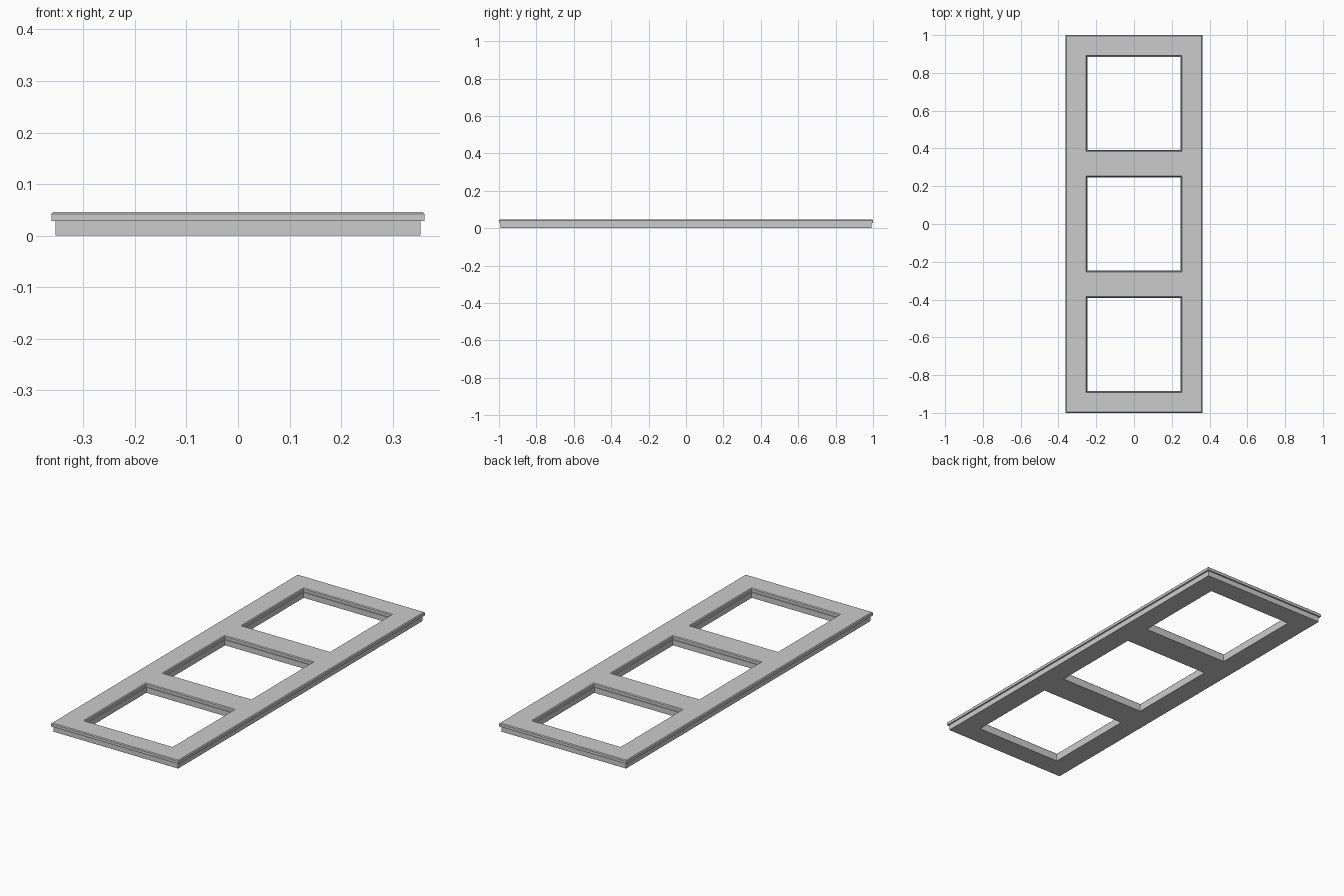
import bpy, bmesh
from collections import Counter

if "Cube" in bpy.data.objects:
    bpy.data.objects.remove(bpy.data.objects["Cube"])

CENTRES = (-0.639, 0.0, 0.639)   # y centres of the three openings

# Cross-section levels: z, outer half-width, outer half-length, opening half-size
LEVELS = [
    (0.000, 0.354, 0.992, 0.246),  # underside of the base
    (0.028, 0.354, 0.992, 0.246),  # top of the base
    (0.028, 0.362, 1.000, 0.250),  # step out to the cover plate
    (0.042, 0.362, 1.000, 0.250),  # start of the bevel
    (0.046, 0.358, 0.996, 0.254),  # top face
]

bm = bmesh.new()


def add_level(z, ox, oy, h):
    """Grid of points whose odd middle cells are the openings."""
    xs = [-ox, -h, h, ox]
    ys = [-oy] + [c + s * h for c in CENTRES for s in (-1, 1)] + [oy]
    return {(i, j): bm.verts.new((x, y, z))
            for i, x in enumerate(xs) for j, y in enumerate(ys)}


grids = [add_level(*level) for level in LEVELS]
cells = [[(i, j), (i + 1, j), (i + 1, j + 1), (i, j + 1)]
         for i in range(3) for j in range(7) if not (i == 1 and j % 2)]

# Bottom and top faces
for cell in cells:
    bm.faces.new([grids[0][k] for k in reversed(cell)])
    bm.faces.new([grids[-1][k] for k in cell])

# Outer and opening walls, along edges used by only one cell
edges = [(c[n], c[(n + 1) % 4]) for c in cells for n in range(4)]
count = Counter(frozenset(e) for e in edges)
for a, b in edges:
    if count[frozenset((a, b))] == 1:
        for low, high in zip(grids, grids[1:]):
            bm.faces.new((low[a], low[b], high[b], high[a]))

# Remove unused interior points and merge flat cells into clean faces
bmesh.ops.delete(bm, geom=[v for v in bm.verts if not v.link_faces], context='VERTS')
bmesh.ops.recalc_face_normals(bm, faces=bm.faces)

mesh = bpy.data.meshes.new("triple_opening_frame")
bm.to_mesh(mesh)
bm.free()
frame = bpy.data.objects.new("triple_opening_frame", mesh)
bpy.context.collection.objects.link(frame)
